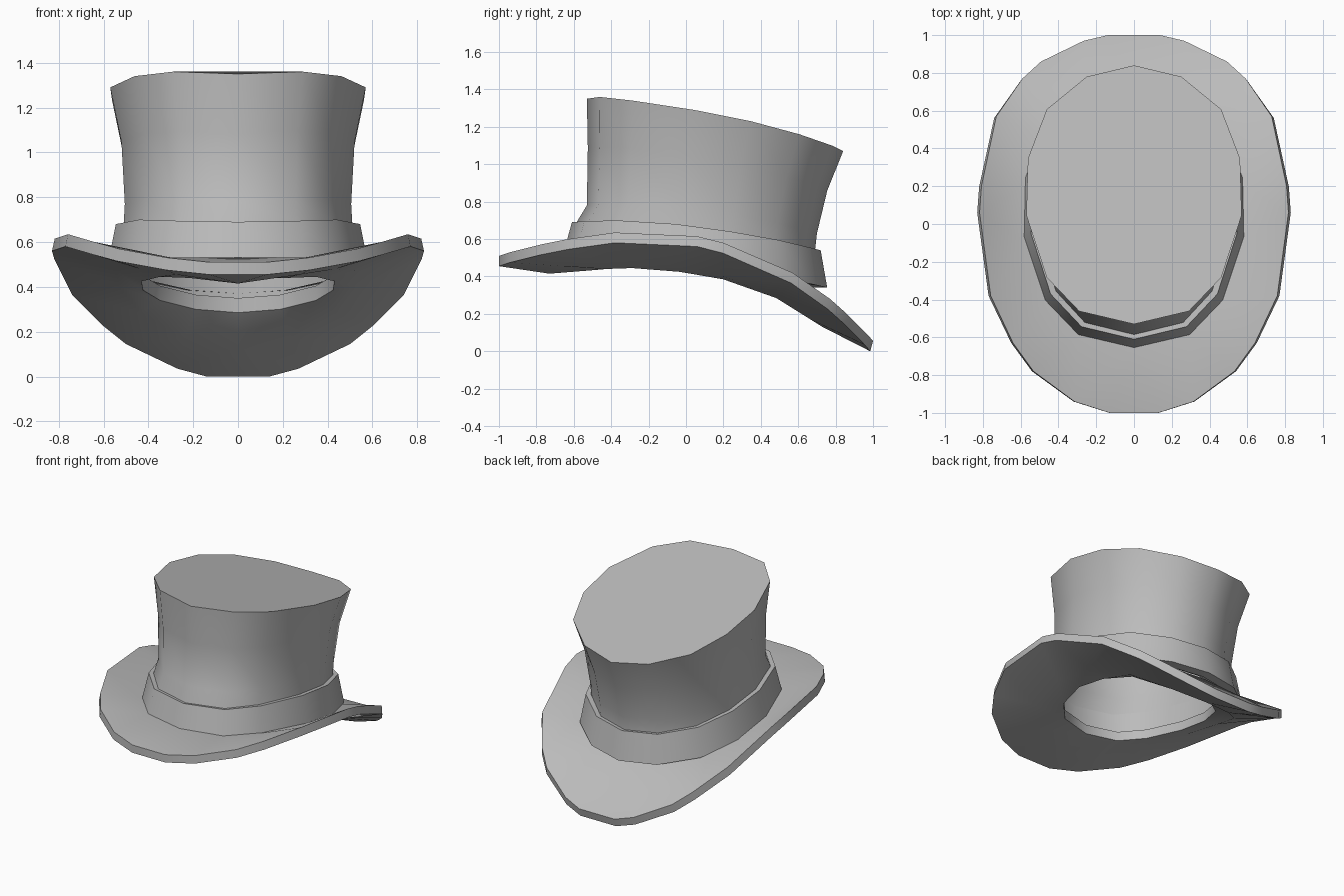
import bpy, bmesh, math

if "Cube" in bpy.data.objects:
    bpy.data.objects.remove(bpy.data.objects["Cube"])

felt = bpy.data.materials.new("grey felt")
felt.diffuse_color = (0.5, 0.5, 0.5, 1)
felt.use_nodes = True
felt.node_tree.nodes["Principled BSDF"].inputs["Base Color"].default_value = felt.diffuse_color

# Egg-shaped 14-sided section: (relative half width, position from front to back)
EGG = [(0, 0), (.51, .05), (.81, .18), (1, .42), (.985, .64), (.81, .83), (.44, .956), (0, 1)]
BAND_Z = [.69, .695, .70, .68, .64, .595, .555, .54]
TOP_Z = [1.35, 1.36, 1.34, 1.29, 1.23, 1.16, 1.10, 1.07]


def mirror_ring(half):
    """Close a half outline around the hat by mirroring it in x."""
    return half + [(-x, y, z) for x, y, z in reversed(half) if x > 0]


def egg(width, front, back, zs, dz=0):
    return mirror_ring([(u * width, front + t * (back - front), z + dz)
                        for (u, t), z in zip(EGG, zs)])


def mix(a, b, f):
    return [p + (q - p) * f for p, q in zip(a, b)]


def build(name, rings, cap=False, closed=False):
    """Skin a stack of rings, optionally capping the last or joining the ends."""
    bm = bmesh.new()
    loops, verts = [], []
    for ring in rings:
        vs = [bm.verts.new(p) for p in ring]
        verts.append(vs)
        loops.append([bm.edges.new((vs[i], vs[(i + 1) % len(vs)])) for i in range(len(vs))])
    pairs = list(zip(loops, loops[1:]))
    if closed:
        pairs.append((loops[-1], loops[0]))
    for a, b in pairs:
        bmesh.ops.bridge_loops(bm, edges=a + b)
    if cap:
        bm.faces.new(verts[-1])
    bmesh.ops.recalc_face_normals(bm, faces=bm.faces)
    mesh = bpy.data.meshes.new(name)
    bm.to_mesh(mesh)
    bm.free()
    mesh.materials.append(felt)
    obj = bpy.data.objects.new(name, mesh)
    bpy.context.collection.objects.link(obj)
    bpy.ops.object.select_all(action='DESELECT')
    obj.select_set(True)
    bpy.context.view_layer.objects.active = obj
    bpy.ops.object.shade_smooth_by_angle(angle=math.radians(42))
    return obj


# Crown: inward lip, wall hidden by the band, flared wall, sloping top
build("crown", [
    egg(.47, -.54, .64, BAND_Z, -.17),
    egg(.51, -.59, .69, BAND_Z, -.17),
    egg(.51, -.585, .69, BAND_Z),
    egg(.505, -.53, .70, BAND_Z, .09),
    egg(.52, -.525, .755, mix(BAND_Z, TOP_Z, .6)),
    egg(.57, -.53, .84, TOP_Z),
], cap=True)

# Hat band: closed collar flaring downwards
build("hat_band", [
    egg(.51, -.585, .69, BAND_Z, -.005),
    egg(.545, -.61, .72, BAND_Z),
    egg(.585, -.665, .755, BAND_Z, -.2),
    egg(.51, -.59, .69, BAND_Z, -.2),
], closed=True)

# Brim: curled rim, thickening to a ridge underneath, with a head opening
RIM = [(.13, -1, .51), (.32, -.94, .53), (.54, -.78, .57), (.65, -.63, .60),
       (.77, -.38, .635), (.83, .06, .615), (.82, .2, .58), (.74, .57, .42),
       (.6, .77, .28), (.5, .86, .2), (.27, .97, .09), (.14, 1, .055)]
rim_top = mirror_ring([(x * .985, y, z) for x, y, z in RIM])
rim_low = mirror_ring([(x, y * (.985 if y > 0 else 1), z - .055) for x, y, z in RIM])
build("brim", [
    egg(.58, -.66, .70, [.53, .53, .53, .50, .45, .40, .345, .32]),
    rim_top,
    rim_low,
    egg(.54, -.73, .73, [.415, .455, .48, .47, .40, .285, .17, .13]),
    egg(.43, -.48, .58, BAND_Z, -.255),
    egg(.43, -.48, .58, BAND_Z, -.19),
], closed=True)
